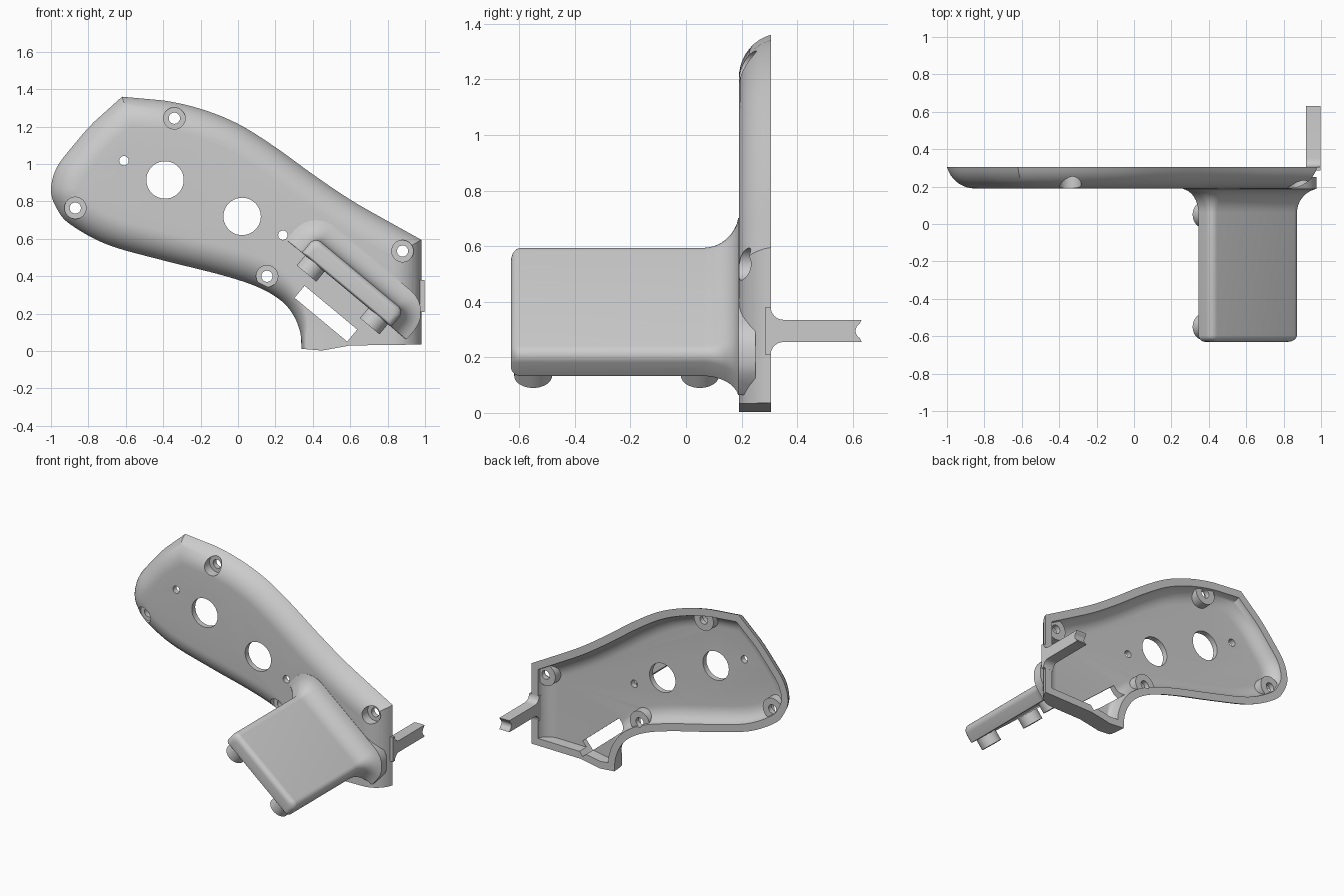
import bpy, bmesh, math
from mathutils import Vector

cube = bpy.data.objects.get("Cube")
if cube:
    bpy.data.objects.remove(cube)

grey = bpy.data.materials.new("plain_grey")
grey.use_nodes = True
tone = (0.6, 0.6, 0.6, 1)
grey.diffuse_color = tone
grey.node_tree.nodes["Principled BSDF"].inputs["Base Color"].default_value = tone


def loft(name, rings):
    """Closed solid through rings of equal point count, normals outward."""
    bm = bmesh.new()
    loops = [[bm.verts.new(p) for p in ring] for ring in rings]
    n = len(loops[0])
    for a, b in zip(loops, loops[1:]):
        for i in range(n):
            j = (i + 1) % n
            bm.faces.new((a[i], a[j], b[j], b[i]))
    bm.faces.new(loops[0][::-1])
    bm.faces.new(loops[-1])
    bm.normal_update()
    if bm.calc_volume(signed=True) < 0:
        bmesh.ops.reverse_faces(bm, faces=bm.faces)
    mesh = bpy.data.meshes.new(name)
    bm.to_mesh(mesh)
    bm.free()
    mesh.materials.append(grey)
    ob = bpy.data.objects.new(name, mesh)
    bpy.context.collection.objects.link(ob)
    return ob


def prism(name, outline, y0, y1):
    return loft(name, [[(x, y, z) for x, z in outline] for y in (y0, y1)])


def disc(x, z, r, n=40):
    return [(x + r * math.cos(math.tau * i / n), z + r * math.sin(math.tau * i / n)) for i in range(n)]


def combine(target, other, op):
    mod = target.modifiers.new(op, "BOOLEAN")
    mod.operation, mod.solver, mod.object = op, "EXACT", other
    bpy.context.view_layer.update()
    bpy.context.view_layer.objects.active = target
    bpy.ops.object.modifier_apply(modifier=mod.name)
    bpy.data.objects.remove(other)


def spline(pts, steps=5):
    """Smooth curve through points; the end spans stay straight for clean mitres."""
    p = [Vector(q) for q in pts]
    out = [p[0]]
    for i in range(1, len(p) - 2):
        a, b, c, d = p[i - 1:i + 3]
        for k in range(steps):
            t = k / steps
            out.append(0.5 * (2 * b + (c - a) * t + (2 * a - 5 * b + 4 * c - d) * t * t
                              + (3 * b - a - 3 * c + d) * t ** 3))
    return out + [p[-2]]


# Side outline of the shell, clockwise from the upper tip
top = [(-.62, 1.36), (-.4, 1.34), (-.2, 1.295), (0, 1.215), (.2, 1.09), (.4, .945),
       (.6, .81), (.8, .695), (.98, .595)]
bottom = [(.98, .035), (.6, .03), (.45, .003)]
lower = [(.34, .012), (.335, .09), (.3, .185), (.23, .27), (.1, .345), (-.1, .41), (-.4, .485),
         (-.7, .57), (-.9, .68), (-.97, .765), (-1, .86), (-.97, .98), (-.88, 1.1),
         (-.77, 1.225), (-.62, 1.36)]
outline = spline(top) + [Vector(p) for p in top[-1:] + bottom] + spline(lower)


def edge_weight(a, b):
    mid = (a + b) / 2
    if mid.y < 0.036:
        return 0.0
    if mid.x < 0.5 and mid.y < 0.35:
        return max(0.15, mid.y / 0.35)
    return 1.0


def inset(base, d):
    """Mitred inset: every edge moves in by base plus its weight times d."""
    out, n = [], len(outline)
    for i, p in enumerate(outline):
        a, b = outline[i - 1], outline[(i + 1) % n]
        e1, e2 = (p - a).normalized(), (b - p).normalized()
        n1, n2 = Vector((e1.y, -e1.x)), Vector((e2.y, -e2.x))
        d1, d2 = base + edge_weight(a, p) * d, base + edge_weight(p, b) * d
        det = n1.x * n2.y - n1.y * n2.x
        if abs(det) > 0.35:
            move = Vector((d1 * n2.y - d2 * n1.y, n1.x * d2 - n2.x * d1)) / det
        else:
            move = (n1 + n2) / (1 + n1.dot(n2)) * (d1 + d2) / 2
        out.append(p + move)
    return out


def shell_rings(base, reach, floor, rise, start, steps=9):
    rings = []
    for k in range(steps + 1):
        t = math.radians(start) * (1 - k / steps)
        d = reach * (1 - math.sin(t) / math.sin(math.radians(start)))
        y = floor + rise * (1 - math.cos(t))
        rings.append([(p.x, y, p.y) for p in inset(base, d)])
    return rings


BACK = 0.305
shell = loft("grip_shell", shell_rings(0, .15, .19, .155, 75))

# Tilted block with rounded front and a flared root
U, V = Vector((.77, 0, -.64)).normalized(), Vector((.64, 0, .77)).normalized()
CENTRE = Vector((.615, 0, .37))
HALF_L, HALF_T, ROUND = .31, .055, .042


def block_ring(y, grow):
    low = min(grow, 0) * 0.4
    hl, lo, hi = HALF_L + grow, -HALF_T - low, HALF_T + grow
    ring = []
    for su, sv, r, start in ((1, 1, ROUND + max(grow, 0), 0), (-1, 1, ROUND + max(grow, 0), 90),
                             (-1, -1, .008, 180), (1, -1, .008, 270)):
        cu, cv = su * (hl - r), (hi - r if sv > 0 else lo + r)
        for k in range(8):
            a = math.radians(start + 90 * k / 7)
            p = CENTRE + U * (cu + r * math.cos(a)) + V * (cv + r * math.sin(a))
            ring.append((min(p.x, .975), y, max(p.z, .045)))
    return ring


rings = []
for k in range(6):
    t = math.radians(18 * k)
    rings.append(block_ring(-.595 - .035 * math.cos(t), -.035 * (1 - math.sin(t))))
for k in range(9):
    t = math.radians(10 * k)
    rings.append(block_ring(.06 + .13 * math.sin(t), .13 * (1 - math.cos(t))))
rings.append([(x, .25, z) for x, y, z in rings[-1]])
combine(shell, loft("block", rings), "UNION")

# Hollow back, leaving a boss around each screw
screws = [(-.34, 1.245), (-.87, .765), (.155, .40), (.88, .535)]
cavity = loft("cavity", shell_rings(.05, .1, .228, .09, 90))
for x, z in screws:
    combine(cavity, prism("boss", disc(x, z, .075), .15, .29), "DIFFERENCE")
combine(shell, cavity, "DIFFERENCE")

# Screw holes with counterbores
for x, z in screws:
    combine(shell, prism("counterbore", disc(x, z, .058), .1, .255), "DIFFERENCE")
    combine(shell, prism("screw_hole", disc(x, z, .03, 24), .1, .4), "DIFFERENCE")

# Large and small round openings
for x, z, r in ((-.39, .915, .1), (.022, .72, .1), (-.61, 1.018, .025), (.24, .62, .025)):
    combine(shell, prism("opening", disc(x, z, r), .1, .4), "DIFFERENCE")

# Tilted slot under the block
slot = [Vector((.47, 0, .2)) + U * a * .183 + V * b * .042 for a, b in ((1, 1), (-1, 1), (-1, -1), (1, -1))]
combine(shell, prism("slot", [(p.x, p.z) for p in slot], .13, .4), "DIFFERENCE")
parts = [shell]

# Round feet under the block
for u in (-.22, .22):
    for y in (-.55, .05):
        mid = CENTRE + U * u + Vector((0, y, 0))
        parts.append(loft("block_foot", [[mid + V * v + U * a + Vector((0, b, 0)) for a, b in disc(0, 0, .068)]
                                         for v in (-HALF_T + .02, -HALF_T - .07)]))

# Rear arm with flared root and notched end
half = [(.285, .085)]
for k in range(7):
    t = math.radians(15 * k)
    half.append((BACK + .045 * (1 - math.cos(t)), .085 - .045 * math.sin(t)))
half.append((.632, .04))
for k in range(5):
    t = math.radians(60 - 15 * k)
    half.append((.64 - .03 * math.cos(t), .03 * math.sin(t)))
side = half + [(y, -h) for y, h in half[-2::-1]]
parts.append(loft("rear_arm", [[(x, y, .295 + h) for y, h in side] for x in (.92, .997)]))

for ob in parts:
    bpy.ops.object.select_all(action="DESELECT")
    ob.select_set(True)
    bpy.context.view_layer.objects.active = ob
    bpy.ops.object.shade_smooth_by_angle(angle=math.radians(32))
